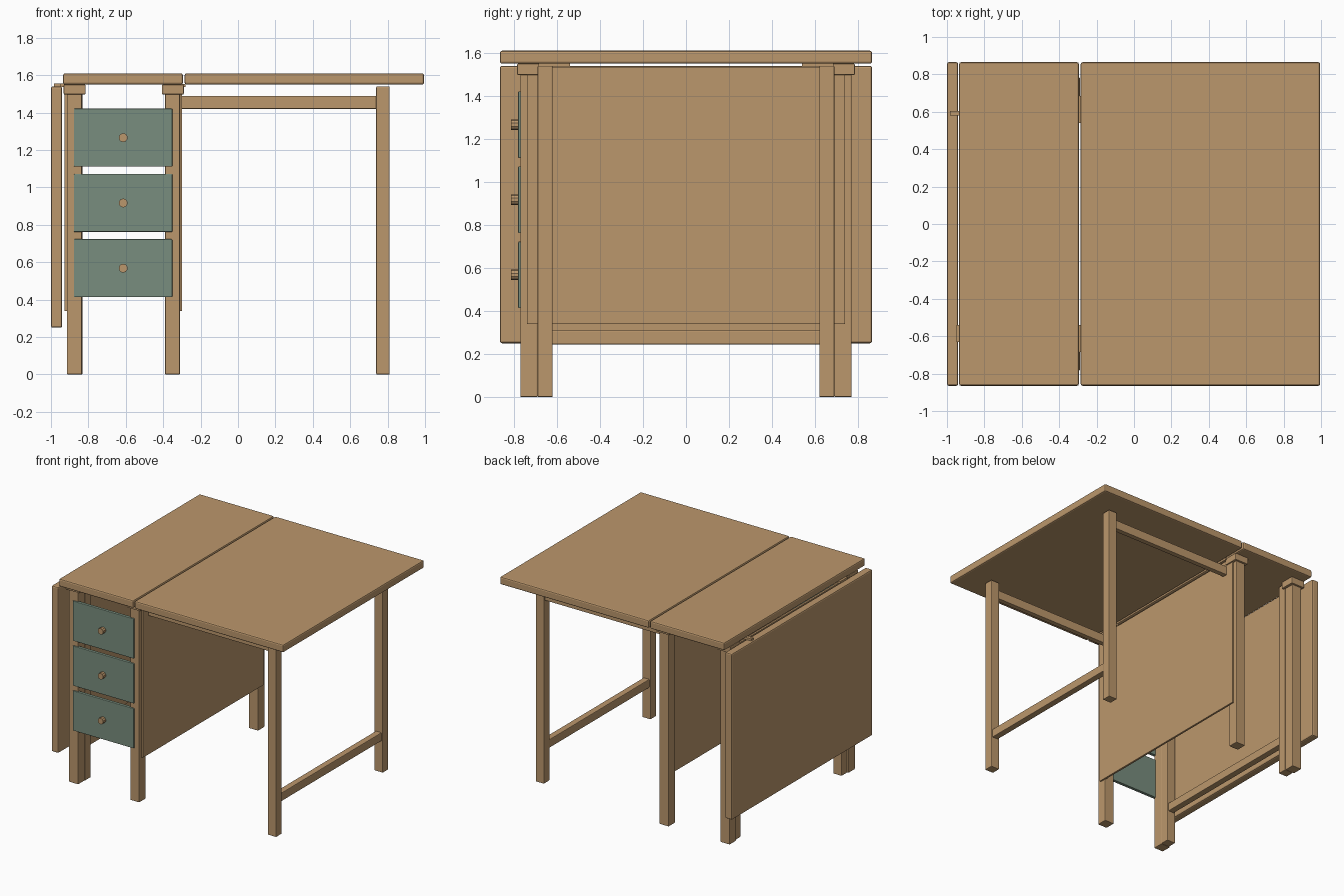
import bpy
import bmesh
import math
from mathutils import Matrix, Vector

cube = bpy.data.objects.get("Cube")
if cube:
    bpy.data.objects.remove(cube, do_unlink=True)


def material(name, colour):
    mat = bpy.data.materials.new(name)
    mat.use_nodes = True
    mat.diffuse_color = colour
    mat.node_tree.nodes["Principled BSDF"].inputs["Base Color"].default_value = colour
    return mat


WOOD = material("warm wood", (0.50, 0.31, 0.15, 1))
GREEN = material("sage green paint", (0.19, 0.27, 0.21, 1))


def finish(name, bm, mat):
    mesh = bpy.data.meshes.new(name)
    bm.to_mesh(mesh)
    bm.free()
    mesh.materials.append(mat)
    obj = bpy.data.objects.new(name, mesh)
    bpy.context.collection.objects.link(obj)
    return obj


def board(name, xs, ys, zs, mat=WOOD, bevel=0.005):
    """Box between the given ranges, with softened edges."""
    size = Vector((xs[1] - xs[0], ys[1] - ys[0], zs[1] - zs[0]))
    centre = Vector((sum(xs), sum(ys), sum(zs))) / 2
    bm = bmesh.new()
    bmesh.ops.create_cube(bm, size=1, matrix=Matrix.LocRotScale(centre, None, size))
    obj = finish(name, bm, mat)
    if bevel:
        mod = obj.modifiers.new("soft edges", "BEVEL")
        mod.width = bevel
        mod.segments = 2


def board_pair(name, xs, ys, zs, **options):
    """One board at the back and its mirror image at the front."""
    board("back_" + name, xs, ys, zs, **options)
    board("front_" + name, xs, (-ys[1], -ys[0]), zs, **options)


def knob(name, x, z, radius, y_front, y_back):
    bm = bmesh.new()
    place = Matrix.Translation((x, (y_front + y_back) / 2, z)) @ Matrix.Rotation(math.pi / 2, 4, "X")
    bmesh.ops.create_cone(bm, cap_ends=True, segments=10, radius1=radius, radius2=radius,
                          depth=y_back - y_front, matrix=place)
    finish(name, bm, WOOD)


# Table top, raised leaf and hanging leaf
WIDTH = (-0.865, 0.865)
board("fixed_top", (-0.935, -0.295), WIDTH, (1.55, 1.61), bevel=0.01)
board("raised_leaf", (-0.285, 0.995), WIDTH, (1.55, 1.61), bevel=0.01)
board("hanging_leaf", (-1.0, -0.94), WIDTH, (0.25, 1.54), bevel=0.01)

# Cabinet legs with their cap blocks
for side, x in (("right", -0.875), ("left", -0.35)):
    board_pair(side + "_leg", (x - 0.04, x + 0.04), (0.69, 0.77), (0, 1.51))
    board_pair(side + "_leg_cap", (x - 0.057, x + 0.06), (0.672, 0.785), (1.497, 1.55))

# Cabinet side panels
for side, x in (("right", -0.92), ("left", -0.307)):
    board(side + "_side_panel", (x - 0.008, x + 0.008), (-0.74, 0.74), (0.34, 1.535), bevel=0.002)

# Gate frames: one folded in, one drawn out
for side, x in (("folded", -0.868), ("open", 0.775)):
    board_pair(side + "_gate_leg", (x - 0.036, x + 0.036), (0.62, 0.69), (0, 1.54))
    board(side + "_gate_stretcher", (x - 0.025, x + 0.025), (-0.63, 0.63), (0.245, 0.31))
board_pair("gate_rail", (-0.31, 0.745), (0.635, 0.675), (1.42, 1.49))

# Hinges
board_pair("leaf_hinge", (-0.35, -0.282), (0.54, 0.685), (1.536, 1.552), bevel=0)
board("back_hanging_leaf_hinge", (-0.985, -0.9), (0.58, 0.605), (1.538, 1.556), bevel=0)
board("front_hanging_leaf_hinge", (-0.95, -0.9), (-0.63, -0.54), (1.538, 1.556), bevel=0)

# Drawer fronts and knobs
for number in range(3):
    z = 0.568 + number * 0.349
    board(f"drawer_front_{number + 1}", (-0.877, -0.351), (-0.78, -0.755),
          (z - 0.155, z + 0.155), mat=GREEN, bevel=0.004)
    knob(f"drawer_knob_{number + 1}", -0.614, z, 0.024, -0.813, -0.775)
